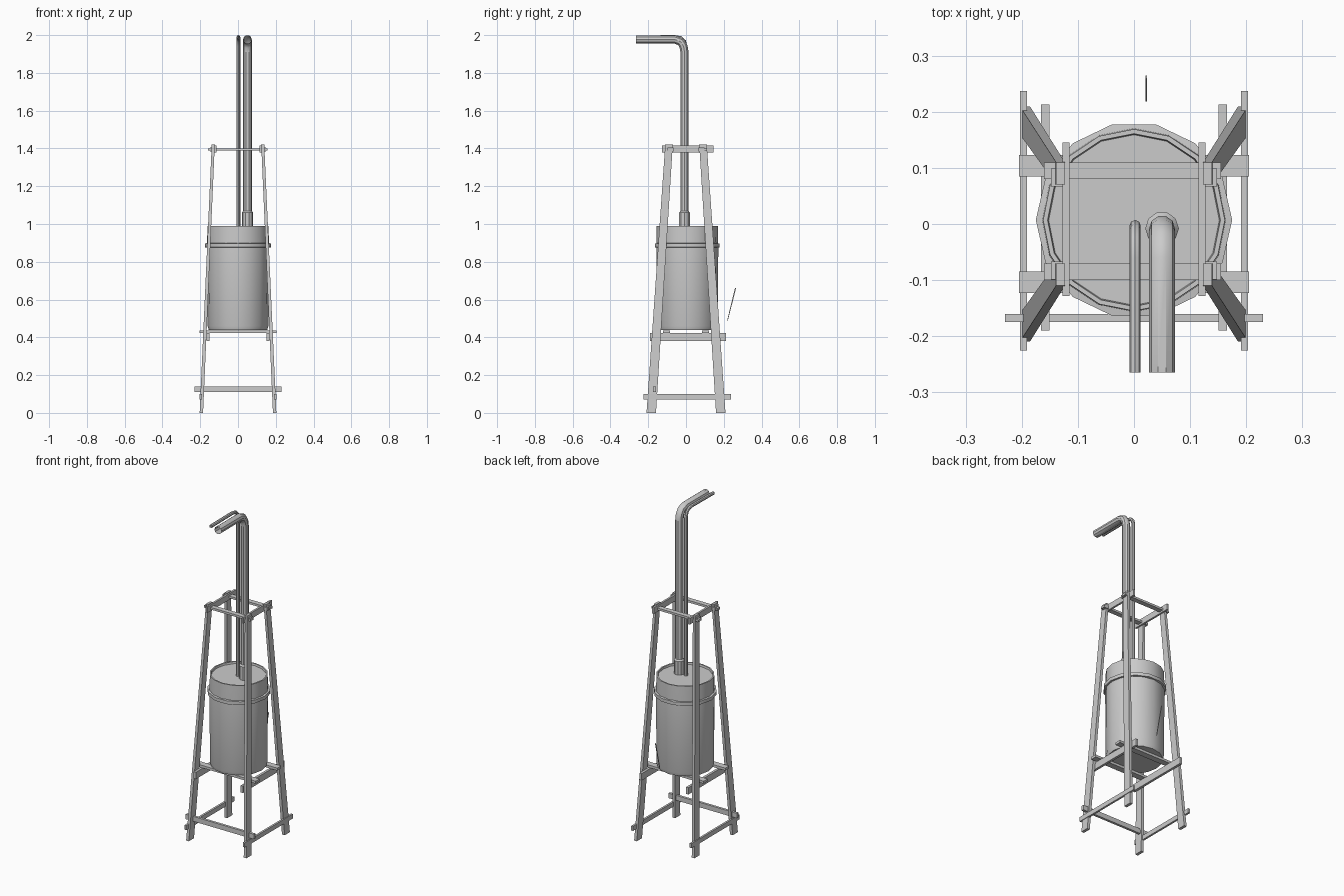
import bpy, bmesh, math
from mathutils import Vector

if "Cube" in bpy.data.objects:
    bpy.data.objects.remove(bpy.data.objects["Cube"])


def finish(name, bm, smooth=False):
    bmesh.ops.recalc_face_normals(bm, faces=bm.faces)
    me = bpy.data.meshes.new(name)
    bm.to_mesh(me)
    bm.free()
    ob = bpy.data.objects.new(name, me)
    bpy.context.collection.objects.link(ob)
    if smooth:
        for o in bpy.context.selected_objects:
            o.select_set(False)
        ob.select_set(True)
        bpy.context.view_layer.objects.active = ob
        bpy.ops.object.shade_smooth_by_angle(angle=math.radians(35))
    return ob


def loft(name, low, high):
    """Board between two rectangles, each given as (x, y, z, width, depth)."""
    bm = bmesh.new()
    rings = []
    for x, y, z, w, d in (low, high):
        rings.append([bm.verts.new((x + sx * w / 2, y + sy * d / 2, z))
                      for sx, sy in ((-1, -1), (1, -1), (1, 1), (-1, 1))])
    a, b = rings
    bm.faces.new(a[::-1])
    bm.faces.new(b)
    for i in range(4):
        j = (i + 1) % 4
        bm.faces.new((a[i], a[j], b[j], b[i]))
    return finish(name, bm)


def box(name, x0, x1, y0, y1, z0, z1):
    r = ((x0 + x1) / 2, (y0 + y1) / 2)
    return loft(name, (*r, z0, x1 - x0, y1 - y0), (*r, z1, x1 - x0, y1 - y0))


def lathe(name, profile, centre, sides=16):
    """Revolve (radius, z) points; ends at radius 0 close the shape."""
    bm = bmesh.new()
    vs = [bm.verts.new((r, 0, z)) for r, z in profile]
    es = [bm.edges.new(p) for p in zip(vs, vs[1:])]
    bmesh.ops.spin(bm, geom=vs + es, cent=(0, 0, 0), axis=(0, 0, 1),
                   angle=math.tau, steps=sides)
    bmesh.ops.remove_doubles(bm, verts=bm.verts, dist=1e-4)
    bmesh.ops.translate(bm, verts=bm.verts, vec=centre)
    return finish(name, bm, True)


def pipe(name, x, r, path, sides=10):
    """Round tube along a (y, z) path in a plane of constant x."""
    bm = bmesh.new()
    pts = [Vector((x, y, z)) for y, z in path]
    rings = []
    for i, p in enumerate(pts):
        t = (pts[min(i + 1, len(pts) - 1)] - pts[max(i - 1, 0)]).normalized()
        side = Vector((1, 0, 0))
        up = t.cross(side)
        rings.append([bm.verts.new(p + r * (math.cos(a) * side + math.sin(a) * up))
                      for a in (math.tau * k / sides for k in range(sides))])
    for a, b in zip(rings, rings[1:]):
        for k in range(sides):
            n = (k + 1) % sides
            bm.faces.new((a[k], a[n], b[n], b[k]))
    return finish(name, bm, True)


# Splayed plank legs, with a peg at each top corner
for sx, nx in ((-1, "left"), (1, "right")):
    for sy, ny in ((-1, "front"), (1, "back")):
        loft(f"leg_{ny}_{nx}", (sx * .194, sy * .184, 0, .018, .05),
             (sx * .131, sy * .09, 1.42, .016, .04))
        px, py = sx * .137, sy * .083
        box(f"peg_{ny}_{nx}", px - .011, px + .011, py - .016, py + .016, 1.385, 1.405)

    # Side rails at foot, shelf and top
    for label, x, y0, y1, z0, z1, w in (
            ("foot", .197, -.225, .237, .072, .1, .012),
            ("shelf", .158, -.19, .213, .38, .422, .015),
            ("top", .121, -.128, .145, 1.378, 1.415, .012)):
        c = sx * x
        box(f"{label}_side_rail_{nx}", c - w / 2, c + w / 2, y0, y1, z0, z1)

# Cross rails carrying the barrel and tying the top
for sy, ny in ((-1, "front"), (1, "back")):
    y = sy * .104
    box(f"shelf_cross_rail_{ny}", -.205, .205, y - .019, y + .019, .422, .437)
    y = sy * .09 + .005
    box(f"top_cross_rail_{ny}", -.16, .155, y - .015, y + .015, 1.388, 1.401)

# Long front brace near the ground
box("front_foot_brace", -.23, .23, -.175, -.16, .11, .14)

# Barrel with a slightly sunken lid, and its hoop
C = (0, .007, 0)
lathe("barrel", [(0, .44), (.155, .44), (.161, .46), (.164, .86), (.162, .99),
                 (.154, .99), (.152, .978), (0, .978)], C)
lathe("barrel_hoop", [(.160, .875), (.175, .877), (.175, .897), (.160, .899)], C, 14)

# Bent outlet pipes
pipe("large_pipe", .05, .023, [(-.008, .97), (-.008, 1.91), (-.013, 1.94),
                               (-.028, 1.965), (-.06, 1.977), (-.265, 1.977)])
pipe("small_pipe", .002, .01, [(-.003, .97), (-.003, 1.94), (-.01, 1.968),
                               (-.028, 1.985), (-.06, 1.99), (-.265, 1.988)], 8)
# Collar at the base of the large pipe
lathe("pipe_collar", [(.022, .97), (.03, .97), (.03, 1.06), (.022, 1.07)], (.05, -.008, 0), 10)

# Thin loose strip behind the barrel
loft("rear_strip", (.022, .22, .49, .003, .004), (.022, .262, .66, .003, .006))
